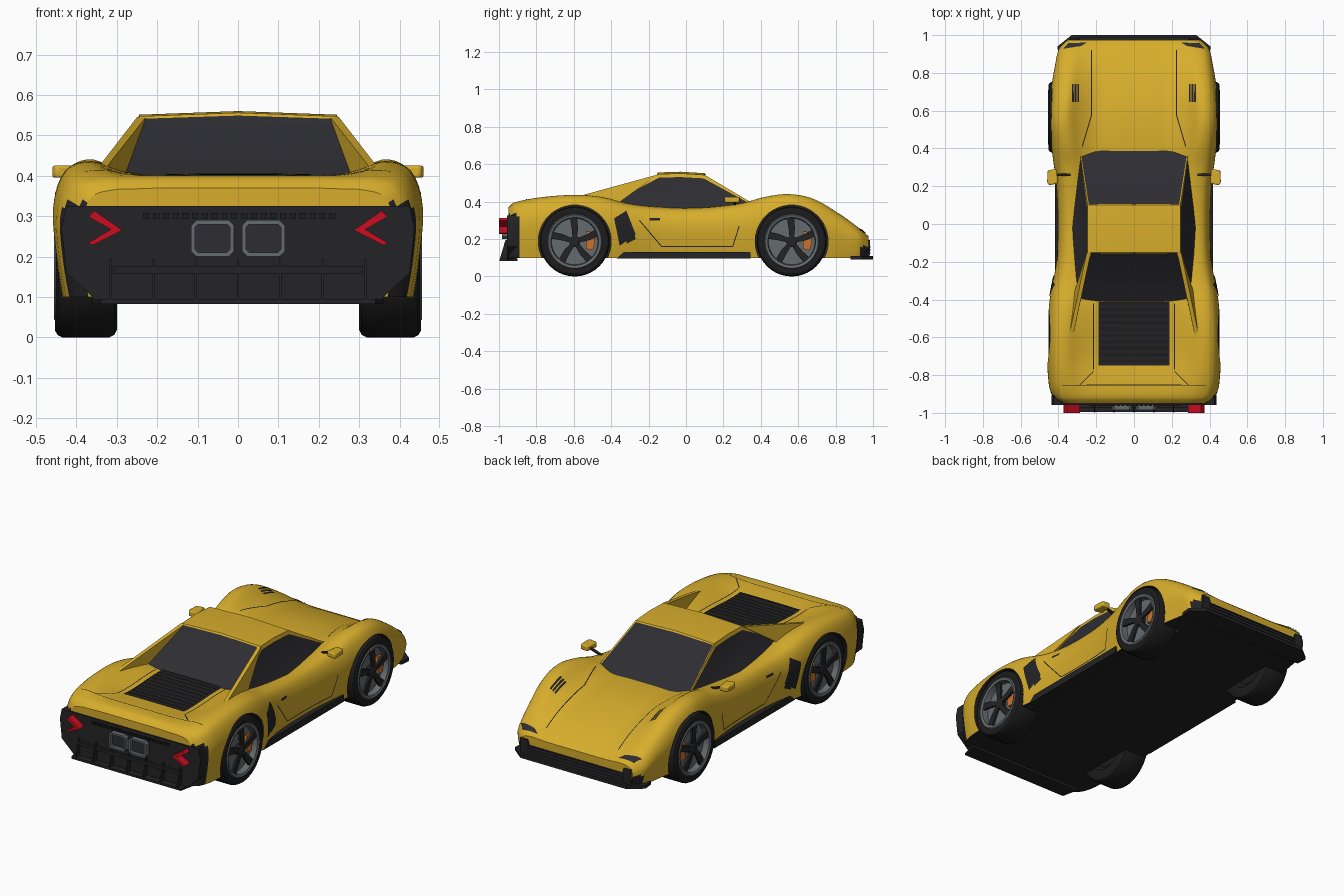
import bpy, bmesh, math
from mathutils import Vector
from mathutils.bvhtree import BVHTree

if "Cube" in bpy.data.objects:
    bpy.data.objects.remove(bpy.data.objects["Cube"])


def material(name, rgb):
    m = bpy.data.materials.new(name)
    m.diffuse_color = (*rgb, 1)
    m.use_nodes = True
    m.node_tree.nodes["Principled BSDF"].inputs["Base Color"].default_value = m.diffuse_color
    return m


YELLOW = material("yellow paint", (0.68, 0.42, 0.025))
BLACK = material("black trim", (0.017, 0.017, 0.019))
GLASS = material("dark glass", (0.026, 0.026, 0.032))
RUBBER = material("rubber", (0.012, 0.012, 0.013))
GREY = material("metal grey", (0.13, 0.145, 0.155))
RED = material("red light", (0.6, 0.004, 0.015))
ORANGE = material("orange caliper", (0.6, 0.17, 0.025))
WHEELS = ((-0.595, "rear"), (0.565, "front"))
WZ = 0.187


def finish(name, bm, mats, angle=30, recalc=True):
    if recalc:
        bmesh.ops.recalc_face_normals(bm, faces=bm.faces)
    me = bpy.data.meshes.new(name)
    bm.to_mesh(me)
    bm.free()
    for m in mats:
        me.materials.append(m)
    ob = bpy.data.objects.new(name, me)
    bpy.context.collection.objects.link(ob)
    bpy.ops.object.select_all(action='DESELECT')
    ob.select_set(True)
    bpy.context.view_layer.objects.active = ob
    bpy.ops.object.shade_smooth_by_angle(angle=math.radians(angle))
    return ob


def prism(name, polys, axis, a, b, mat, mirror=False):
    """Extrude 2D outlines along an axis from a to b, optionally mirrored in x."""
    place = {'x': lambda p, t: (t, p[0], p[1]), 'y': lambda p, t: (p[0], t, p[1]),
             'z': lambda p, t: (p[0], p[1], t)}[axis]
    bm = bmesh.new()
    for s in ((1, -1) if mirror else (1,)):
        for poly in polys:
            rings = []
            for t in (a, b):
                co = [place(p, t) for p in poly]
                rings.append([bm.verts.new((s * c[0], c[1], c[2])) for c in co])
            n = len(poly)
            for r in rings:
                bm.faces.new(r)
            for i in range(n):
                j = (i + 1) % n
                bm.faces.new((rings[0][i], rings[0][j], rings[1][j], rings[1][i]))
    return finish(name, bm, [mat])


def rect(x0, x1, z0, z1):
    return [(x0, z0), (x1, z0), (x1, z1), (x0, z1)]


def catmull(p0, p1, p2, p3, t):
    return p1 + 0.5 * t * (p2 - p0 + t * (2 * p0 - 5 * p1 + 4 * p2 - p3 + t * (3 * (p1 - p2) + p3 - p0)))


def curve(keys, y):
    """Smooth curve through (y, value) keys."""
    i = max(k for k in range(len(keys) - 1) if k == 0 or keys[k][0] <= y)
    (y1, v1), (y2, v2) = keys[i], keys[i + 1]

    def slope(k):
        a, b = keys[max(k - 1, 0)], keys[min(k + 1, len(keys) - 1)]
        return (b[1] - a[1]) / (b[0] - a[0])
    h, t = y2 - y1, (y - y1) / (y2 - y1)
    return (v1 * (2 * t**3 - 3 * t**2 + 1) + slope(i) * h * (t**3 - 2 * t**2 + t)
            + v2 * (3 * t**2 - 2 * t**3) + slope(i + 1) * h * (t**3 - t**2))


# body shell: half width, fender crest height and centre height along the car
WIDTH = [(-.95, .39), (-.92, .425), (-.85, .45), (-.6, .46), (-.4, .445), (-.2, .41), (0, .402),
         (.2, .41), (.4, .435), (.55, .452), (.7, .44), (.85, .415), (.93, .395), (.975, .35)]
CREST = [(-.95, .365), (-.92, .392), (-.8, .42), (-.6, .436), (-.45, .425), (-.3, .388), (-.1, .368),
         (.1, .368), (.3, .392), (.42, .425), (.55, .44), (.68, .415), (.82, .335), (.93, .255), (.975, .215)]
CENTRE = [(-.95, .37), (-.92, .395), (-.85, .40), (-.7, .388), (-.41, .395), (-.2, .36), (.2, .355),
          (.4, .37), (.6, .357), (.8, .305), (.93, .245), (.975, .21)]


def section(y):
    w, f, c = (curve(k, y) for k in (WIDTH, CREST, CENTRE))
    xc, h = 0.79 * w, f - 0.1
    half = [(.28 * xc, c), (.56 * xc, c), (.8 * xc, c + .45 * (f - c)), (xc, f), (.93 * w, f - .07 * h),
            (w, .1 + .66 * h), (.985 * w, .1 + .3 * h), (.95 * w, .1)]
    pts = [Vector((-x, z)) for x, z in reversed(half)] + [Vector((0, c))] + [Vector(p) for p in half]
    out, n = [], len(pts)
    for i in range(n - 1):
        for k in range(4):
            out.append(catmull(pts[max(i - 1, 0)], pts[i], pts[i + 1], pts[min(i + 2, n - 1)], k / 4))
    return out + [pts[-1]]


bm = bmesh.new()
stations = [-.95, -.94, -.93, -.92, -.905, -.89] + [-.86 + .03 * i for i in range(60)] + [.93, .945, .96, .975]
rows = [[bm.verts.new((p.x, y, p.y)) for p in section(y)] for y in stations]
for a, b in zip(rows, rows[1:]):
    for i in range(len(a)):
        j = (i + 1) % len(a)
        bm.faces.new((a[i], a[j], b[j], b[i]))
bm.faces.new(rows[0])
bm.faces.new(rows[-1])
shell = finish("body_shell", bm, [YELLOW, BLACK])

# cut the wheel arches
cutters = []
for yc, label in WHEELS:
    circle = [(yc + .195 * math.cos(i * math.tau / 48), WZ + .195 * math.sin(i * math.tau / 48)) for i in range(48)]
    for s in (1, -1):
        cut = prism("arch_cutter", [circle], 'x', s * .298, s * .6, BLACK)
        cut.hide_render = True
        mod = shell.modifiers.new("arch", 'BOOLEAN')
        mod.operation, mod.solver, mod.object = 'DIFFERENCE', 'EXACT', cut
        cutters.append(cut)
bpy.context.view_layer.update()
cut_mesh = bpy.data.meshes.new_from_object(shell.evaluated_get(bpy.context.evaluated_depsgraph_get()))
for ob in cutters + [shell]:
    bpy.data.objects.remove(ob)
bm = bmesh.new()
bm.from_mesh(cut_mesh)
bm.normal_update()
for f in bm.faces:
    x, y, z = f.calc_center_median()
    in_arch = abs(x) > .29 and any(math.hypot(y - yc, z - WZ) < .1953 for yc, _ in WHEELS)
    floor = f.normal.z < -.8 and z < .11
    f.material_index = int(in_arch or floor or (y < -.89 and z < .33 and y > -.9499) or (y > .93 and z < .16))
tree = BVHTree.FromBMesh(bm)
finish("body", bm, [YELLOW, BLACK], 35, False)


def patches(name, quads, axis, mat=BLACK, lift=.003, nu=10, nv=4, mirror=True):
    """Thin panels draped on the body: quads in (x, y) from above or (y, z) from the side."""
    bm = bmesh.new()
    for s in ((1, -1) if mirror else (1,)):
        for a, b, c, d in [[Vector(p) for p in q] for q in quads]:
            grid = {}
            for i in range(nu + 1):
                for j in range(nv + 1):
                    p = a.lerp(b, i / nu).lerp(d.lerp(c, i / nu), j / nv)
                    way = Vector((0, 0, -1)) if axis == 'z' else Vector((-s, 0, 0))
                    org = Vector((s * p.x, p.y, 1)) if axis == 'z' else Vector((s, p.x, p.y))
                    hit, nor = tree.ray_cast(org, way)[:2]
                    if hit:
                        grid[i, j] = bm.verts.new(hit + nor * lift)
            for i in range(nu):
                for j in range(nv):
                    ks = [(i, j), (i + 1, j), (i + 1, j + 1), (i, j + 1)]
                    if all(k in grid for k in ks):
                        f = bm.faces.new([grid[k] for k in ks])
                        f.normal_update()
                        if f.normal.dot(way) > 0:
                            f.normal_flip()
    return finish(name, bm, [mat], 30, False)


def line(p, q, w=.005):
    p, q = Vector(p), Vector(q)
    n = (q - p).normalized().orthogonal() * w / 2
    return [p + n, q + n, q - n, p - n]


# panel gaps, vents and intakes
patches("hood_and_deck_gaps", [line((.225, .92), (.225, .58)), line((.225, .58), (.275, .41)),
        line((.215, -.42), (.215, -.77)), line((.215, -.78), (.29, -.855))], 'z', nv=1)
patches("tail_gap", [line((-.38, -.853), (.38, -.853), .004)], 'z', nu=30, nv=1, mirror=False)
patches("fender_vents", [line((x, .645), (x, .74), .009) for x in (.297, .311, .325)], 'z', nv=1)
patches("door_gaps", [line((-.13, .16), (.25, .16)), line((.25, .16), (.285, .27)),
        line((-.13, .16), (-.25, .30))], 'x', nv=1)
patches("door_handle", [line((-.195, .305), (-.14, .305), .012)], 'x', nv=1)
patches("side_intake", [[(-.385, .31), (-.32, .35), (-.27, .225), (-.355, .165)],
        [(-.32, .26), (-.29, .275), (-.27, .20), (-.32, .175)]], 'x', lift=.005, nv=8)
patches("engine_cover", [rect(-.187, .187, -.75, -.41)], 'z', lift=.004, nv=8, mirror=False)
patches("engine_slats", [rect(-.18, .18, y, y + .018) for y in [-.735 + .034 * i for i in range(10)]],
        'z', RUBBER, .009, mirror=False)
patches("headlights", [[(.25, .958), (.345, .955), (.375, .925), (.28, .94)]], 'z', GLASS, .004)

# cabin: roof grid, pillars and inset windows
bm = bmesh.new()
roof = [[bm.verts.new((x, y, z + (.009 if x == 0 else 0))) for x in (-.245, 0, .245)]
        for y, z in ((.10, .543), (-.03, .551), (-.15, .547))]
base = {(s, k): bm.verts.new((s * x, y, z)) for s in (1, -1)
        for k, (x, y, z) in enumerate(((.292, .405, .362), (.337, -.02, .345), (.302, -.425, .388)))}
for a, b in zip(roof, roof[1:]):
    for i in (0, 1):
        bm.faces.new((a[i], a[i + 1], b[i + 1], b[i]))
ends = [bm.faces.new([base[-1, 0], base[1, 0]] + roof[0][::-1]),
        bm.faces.new([base[1, 2], base[-1, 2]] + roof[2])]
sides = [bm.faces.new([base[s, 0], base[s, 1], base[s, 2]] + [r[c] for r in roof[::-1]]) for s, c in ((1, 2), (-1, 0))]
bm.faces.new([base[k] for k in ((1, 0), (-1, 0), (-1, 1), (-1, 2), (1, 2), (1, 1))])
bmesh.ops.recalc_face_normals(bm, faces=bm.faces)
for faces, t in ((ends, .009), (sides, .02)):
    bmesh.ops.inset_individual(bm, faces=faces, thickness=t, depth=-.003)
    for f in faces:
        f.material_index = 1
finish("cabin", bm, [YELLOW, GLASS], 25)

# buttresses running from the roof to the rear fenders
bm = bmesh.new()
for s in (1, -1):
    vs = [bm.verts.new((s * x, y, z)) for x, y, z in ((.228, -.15, .545), (.25, -.15, .545), (.345, -.6, .422),
          (.325, -.6, .422), (.285, -.42, .38), (.328, -.40, .365))]
    bmesh.ops.convex_hull(bm, input=vs)
finish("rear_buttresses", bm, [YELLOW])

# mirrors on thin arms
mirror_ob = prism("mirrors", [[(.402, .215), (.45, .205), (.46, .22), (.457, .285), (.41, .29)]], 'z', .395, .425,
                  YELLOW, True)
bev = mirror_ob.modifiers.new("round", 'BEVEL')
bev.width, bev.segments = .006, 2
prism("mirror_arms", [[(.32, .37), (.41, .40), (.41, .41), (.32, .38)]], 'y', .255, .268, BLACK, True)

# lower trim
prism("side_skirts", [rect(-.37, .345, .095, .132)], 'x', .36, .418, BLACK, True)
prism("front_splitter", [[(-.33, 1), (.33, 1), (.405, .94), (.40, .88), (-.40, .88), (-.405, .94)]], 'z',
      .092, .11, BLACK)
prism("front_grille", [rect(-.345, .345, .105, .165)], 'y', .95, .982, BLACK)
prism("grille_bars", [rect(-.3, .3, z, z + .006) for z in (.122, .14, .156)], 'y', .97, .987, GLASS)
prism("corner_intakes", [[(.27, .115), (.34, .115), (.345, .195), (.30, .195)]], 'y', .95, .983, BLACK, True)

# rear panel and diffuser
prism("rear_panel", [[(-.425, .325), (.425, .325), (.437, .27), (.425, .16), (.35, .09), (-.35, .09), (-.425, .16),
      (-.437, .27)]], 'y', -.905, -.958, BLACK)
prism("rear_mesh", [rect(x, x + .016, .294, .308) for x in [-.235 + .0242 * i for i in range(20)]], 'y',
      -.95, -.964, RUBBER)
prism("diffuser_ledge", [rect(-.31, .31, .157, .175)], 'y', -.95, -.972, BLACK)
prism("diffuser_floor", [[(-.34, -.995), (.34, -.995), (.36, -.9), (-.36, -.9)]], 'z', .083, .095, BLACK)
for i in range(7):
    x = -.315 + .105 * i
    prism("diffuser_fin", [[(-.94, .195), (-.965, .195), (-.998, .085), (-.94, .085)]], 'x', x - .003, x + .003, BLACK)

# tail lights and exhausts
prism("tail_lights", [[(.355, .313), (.37, .298), (.315, .267), (.372, .233), (.36, .228), (.286, .265)]], 'y',
      -.95, -1, RED, True)


def octagon(cx, cz, w, h, c):
    return [(cx + sx * (w - a), cz + sz * (h - b)) for sx, sz, a, b in
            ((1, 1, c, 0), (1, 1, 0, c), (1, -1, 0, c), (1, -1, c, 0),
             (-1, -1, c, 0), (-1, -1, 0, c), (-1, 1, 0, c), (-1, 1, c, 0))]


bm = bmesh.new()
for s in (1, -1):
    f = bm.faces.new([bm.verts.new((x, -.95, z)) for x, z in octagon(s * .063, .245, .053, .045, .013)])
    f = bmesh.ops.extrude_discrete_faces(bm, faces=[f])['faces'][0]
    bmesh.ops.translate(bm, verts=f.verts, vec=(0, -.035, 0))
    f.normal_update()
    bmesh.ops.inset_individual(bm, faces=[f], thickness=.011)
    f = bmesh.ops.extrude_discrete_faces(bm, faces=[f])['faces'][0]
    bmesh.ops.translate(bm, verts=f.verts, vec=(0, .02, 0))
    f.material_index = 1
finish("exhausts", bm, [GREY, GLASS])


# wheels
def lathe(name, profile, yc, s, mat, n=40):
    bm = bmesh.new()
    rings = [[bm.verts.new((s * x, yc + r * math.cos(i * math.tau / n), WZ + r * math.sin(i * math.tau / n)))
              for i in range(n)] for x, r in profile]
    for a, b in zip(rings, rings[1:]):
        for i in range(n):
            bm.faces.new((a[i], a[(i + 1) % n], b[(i + 1) % n], b[i]))
    bm.faces.new(rings[0])
    bm.faces.new(rings[-1])
    return finish(name, bm, [mat])


for yc, label in WHEELS:
    xi, xo = (.30, .45) if label == "rear" else (.308, .453)
    blades = []
    for k in range(5):
        t = math.pi / 2 + k * math.tau / 5
        blades.append([(yc + r * math.cos(t + a), WZ + r * math.sin(t + a)) for r, a in
                       ((.02, -.6), (.075, -.24), (.128, -.1), (.128, .2), (.075, .22), (.02, .6))])
    for s in (1, -1):
        lathe(label + "_tire", [(xi + .02, .1), (xi, .125), (xi, .168), (xi + .006, .181), (xi + .018, WZ),
              (xo - .018, WZ), (xo - .006, .181), (xo, .17), (xo - .002, .146), (xo - .04, .14)], yc, s, RUBBER)
        lathe(label + "_rim", [(xo - .042, .147), (xo - .002, .147), (xo + .003, .142), (xo - .002, .128),
              (xo - .035, .124), (xo - .035, .02)], yc, s, GREY)
        lathe(label + "_hub", [(xo - .036, .03), (xo - .008, .03), (xo - .003, .022)], yc, s, BLACK, 20)
        prism(label + "_wheel_blades", blades, 'x', s * (xo - .018), s * (xo - .006), BLACK)
        prism(label + "_caliper", [[(yc + .06, WZ - .04), (yc + .098, WZ - .045), (yc + .11, WZ),
              (yc + .098, WZ + .05), (yc + .06, WZ + .055)]], 'x', s * (xo - .036), s * (xo - .02), ORANGE)
